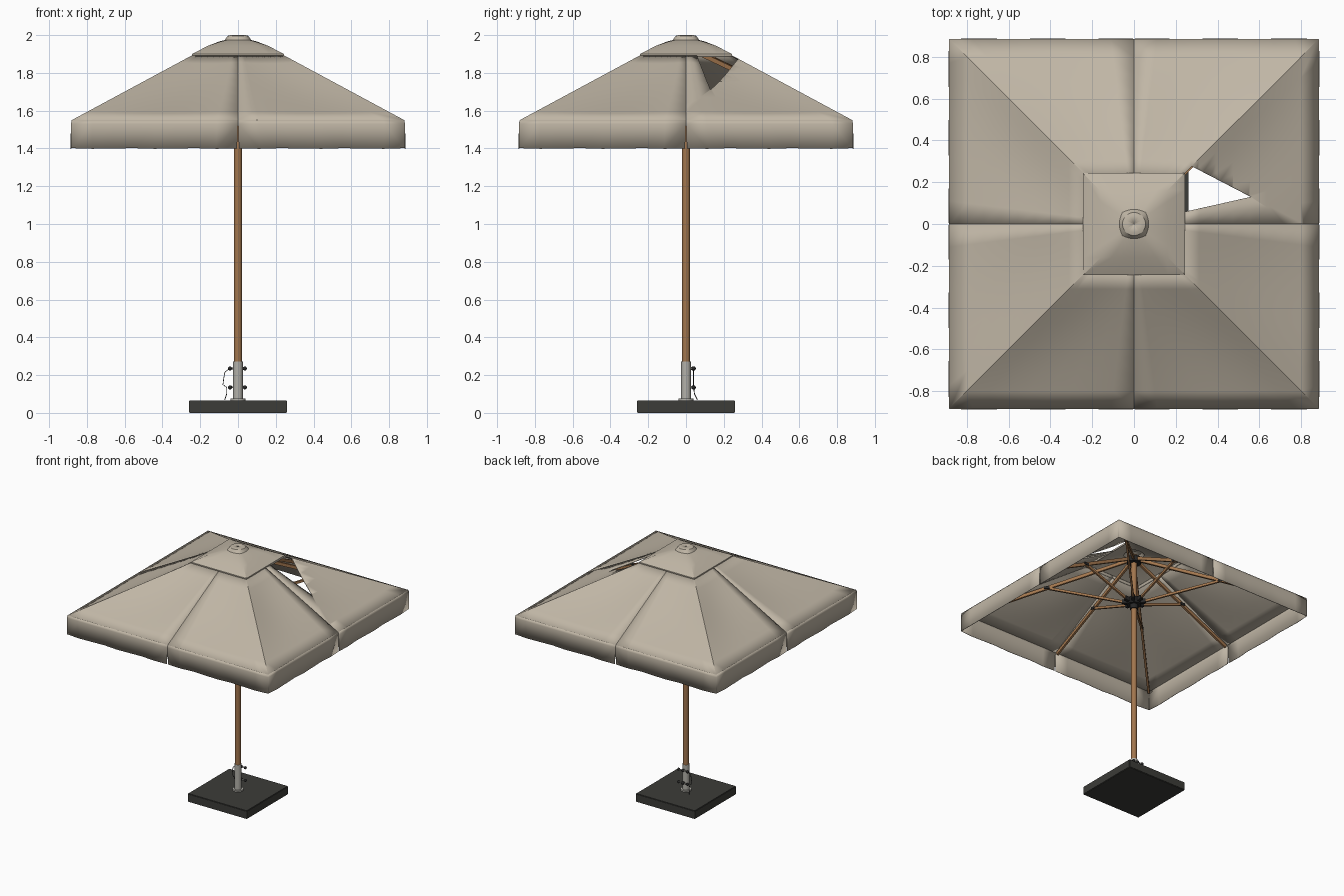
import bpy, bmesh, math
from mathutils import Vector, Matrix

cube = bpy.data.objects.get("Cube")
if cube:
    bpy.data.objects.remove(cube, do_unlink=True)


def material(name, rgb, rough=0.7):
    m = bpy.data.materials.new(name)
    m.use_nodes = True
    m.diffuse_color = (*rgb, 1)
    node = m.node_tree.nodes["Principled BSDF"]
    node.inputs["Base Color"].default_value = (*rgb, 1)
    node.inputs["Roughness"].default_value = rough
    return m


CANVAS = material("beige canvas", (0.53, 0.47, 0.38))
WOOD = material("brown wood", (0.36, 0.18, 0.075))
STEEL = material("brushed steel", (0.45, 0.44, 0.40))
STONE = material("dark stone", (0.045, 0.045, 0.04))
BLACK = material("black fittings", (0.02, 0.02, 0.02))


def finish(bm, name, mat, smooth=None):
    mesh = bpy.data.meshes.new(name)
    bmesh.ops.recalc_face_normals(bm, faces=bm.faces)
    bm.to_mesh(mesh)
    bm.free()
    mesh.materials.append(mat)
    ob = bpy.data.objects.new(name, mesh)
    bpy.context.collection.objects.link(ob)
    if smooth:
        bpy.ops.object.select_all(action="DESELECT")
        ob.select_set(True)
        bpy.context.view_layer.objects.active = ob
        bpy.ops.object.shade_smooth_by_angle(angle=math.radians(smooth))
    return ob


def rod(name, a, b, radius, mat, sides=16):
    """Cylinder between two points."""
    a, b = Vector(a), Vector(b)
    turn = (b - a).to_track_quat("Z", "Y").to_matrix().to_4x4()
    bm = bmesh.new()
    bmesh.ops.create_cone(bm, cap_ends=True, segments=sides, radius1=radius, radius2=radius,
                          depth=(b - a).length, matrix=Matrix.Translation((a + b) / 2) @ turn)
    return finish(bm, name, mat, 40)


def beam(name, a, b, width, height, mat):
    """Rectangular bar between two points, kept upright."""
    a, b = Vector(a), Vector(b)
    turn = (b - a).to_track_quat("Y", "Z").to_matrix().to_4x4()
    bm = bmesh.new()
    bmesh.ops.create_cube(bm, size=1, matrix=Matrix.Translation((a + b) / 2) @ turn
                          @ Matrix.Diagonal((width, (b - a).length, height, 1)))
    return finish(bm, name, mat)


def ball(name, place, radius):
    bm = bmesh.new()
    bmesh.ops.create_uvsphere(bm, u_segments=12, v_segments=8, radius=radius,
                              matrix=Matrix.Translation(place))
    return finish(bm, name, BLACK, 60)


def sheet(bm, rows):
    """Skin of quads over rows of points."""
    grid = [[bm.verts.new(p) for p in row] for row in rows]
    for r, s in zip(grid, grid[1:]):
        for i in range(len(r) - 1):
            bm.faces.new((r[i], r[i + 1], s[i + 1], s[i]))


# Canopy: four corner panels that meet at seams along the middle of each side
INNER, EAVE, TOP_Z, EAVE_Z, HEM_Z = 0.23, 0.88, 1.9, 1.55, 1.4
STEPS = 8


def canopy_point(t, k):
    """t runs down the slope, k runs from the x seam round the corner to the y seam."""
    r = INNER + (EAVE - INNER) * t
    u = k / STEPS
    x, y = (r, r * u) if u <= 1 else (r * (2 - u), r)
    sag = 0.018 * math.sin(math.pi * (u % 1)) * math.sin(math.pi * t)
    return Vector((x, y, TOP_Z + (EAVE_Z - TOP_Z) * t - sag))


def thicken(ob):
    mod = ob.modifiers.new("cloth thickness", "SOLIDIFY")
    mod.thickness = 0.004
    mod.offset = -1


for q, label in enumerate(("back_left", "back_right", "front_right", "front_left")):
    spin = Matrix.Rotation(math.pi / 2 * q, 3, "Z")
    bm = bmesh.new()
    sheet(bm, [[canopy_point(t / 8, k) for k in range(2 * STEPS + 1)] for t in range(9)])
    if q == 0:
        # Triangular opening beside the vent
        sides = [(Vector((0.25, 0.06, 0)), Vector((0.56, 0.13, 0))),
                 (Vector((0.56, 0.13, 0)), Vector((0.27, 0.28, 0)))]
        normals = [Vector((0, 0, 1)).cross(b - a) for a, b in sides]
        for (a, b), n in zip(sides, normals):
            bmesh.ops.bisect_plane(bm, geom=bm.verts[:] + bm.edges[:] + bm.faces[:],
                                   plane_co=a, plane_no=n)

        def in_opening(f):
            c = f.calc_center_median()
            return c.x > c.y and all((c - a).dot(n) > 0 for (a, b), n in zip(sides, normals))
        bmesh.ops.delete(bm, geom=[f for f in bm.faces if in_opening(f)], context="FACES")
    bmesh.ops.transform(bm, matrix=spin, verts=bm.verts)
    thicken(finish(bm, "canopy_panel_" + label, CANVAS, 25))

    # Valance flaps, slit at the corner and at the seam
    bm = bmesh.new()
    for swap in (False, True):
        rows = []
        for z, out, slit in ((EAVE_Z, 0.88, 0.0), (1.53, 0.884, 0.001), (HEM_Z, 0.886, 0.005)):
            row = []
            for i in range(9):
                along = slit + (out - 2 * slit) * i / 8
                wave = 0.002 * math.sin(i * 2.1) if z == HEM_Z else 0
                p = (out + wave, along, z - wave)
                row.append(Vector((p[1], p[0], p[2]) if swap else p))
            rows.append(row)
        sheet(bm, rows)
    bmesh.ops.transform(bm, matrix=spin, verts=bm.verts)
    thicken(finish(bm, "valance_" + label, CANVAS, 40))

# Vent cap: square at the hem, turning round at the peak
bm = bmesh.new()
rows = []
for r, z, square in ((0.245, 1.885, 1), (0.243, 1.9, 1), (0.16, 1.943, 1), (0.1, 1.966, 0.7),
                     (0.07, 1.974, 0.3), (0.055, 1.996, 0), (0.04, 2, 0), (0.001, 2, 0)):
    row = []
    for i in range(33):
        a = math.tau * i / 32
        c, s = math.cos(a), math.sin(a)
        scale = r * (1 - square + square / max(abs(c), abs(s)))
        row.append((c * scale, s * scale, z))
    rows.append(row)
sheet(bm, rows)
bmesh.ops.remove_doubles(bm, verts=bm.verts, dist=0.0005)
thicken(finish(bm, "vent_cap", CANVAS, 25))

# Wooden frame: eight ribs, each held by a strut from the lower hub
for i in range(8):
    a = math.pi / 4 * i
    out = Vector((math.cos(a), math.sin(a), 0))
    reach = math.sqrt(2) if i % 2 else 1

    def at(r, z):
        return out * r + Vector((0, 0, z))
    tip, top = at(0.86 * reach, 1.53), at(0.04, 1.925)
    joint = top.lerp(tip, 0.5)
    beam(f"rib_{i + 1}", top, tip, 0.016, 0.024, WOOD)
    beam(f"strut_{i + 1}", at(0.06, 1.58), joint, 0.014, 0.018, WOOD)
    beam(f"rib_bracket_{i + 1}", joint - out * 0.02, joint + out * 0.02, 0.022, 0.02, BLACK)
    beam(f"hub_fork_{i + 1}", at(0.03, 1.58), at(0.085, 1.585), 0.024, 0.03, BLACK)

# Pole and hubs
rod("pole", (0, 0, 0.26), (0, 0, 1.97), 0.021, WOOD, 24)
rod("lower_hub", (0, 0, 1.555), (0, 0, 1.605), 0.05, BLACK, 24)
rod("lower_hub_collar", (0, 0, 1.52), (0, 0, 1.56), 0.03, BLACK, 24)
rod("crown_hub", (0, 0, 1.9), (0, 0, 1.945), 0.05, BLACK, 24)

# Base slab with softened edges, and the steel sleeve on it
bm = bmesh.new()
bmesh.ops.create_cube(bm, size=1, matrix=Matrix.Translation((0, 0, 0.033))
                      @ Matrix.Diagonal((0.52, 0.52, 0.066, 1)))
bmesh.ops.bevel(bm, geom=bm.edges[:], offset=0.004, segments=2, affect="EDGES")
finish(bm, "base_slab", STONE, 30)
rod("sleeve_flange", (0, 0, 0.064), (0, 0, 0.076), 0.04, STEEL, 24)
rod("sleeve", (0, 0, 0.07), (0, 0, 0.272), 0.0255, STEEL, 24)

# Two clamp screws with cross handles
for level, z in (("lower", 0.135), ("upper", 0.235)):
    rod(level + "_clamp_screw", (0, 0.02, z), (0, 0.042, z), 0.007, STEEL)
    ball(level + "_clamp_head", (0, 0.04, z), 0.012)
    rod(level + "_clamp_bar", (-0.04, 0.04, z), (0.035, 0.04, z), 0.004, STEEL)
    for side, x in (("right", -0.042), ("left", 0.036)):
        ball(f"{level}_clamp_knob_{side}", (x, 0.04, z), 0.011)

# Safety cord hanging from the upper screw
cord = bpy.data.curves.new("safety_cord", "CURVE")
cord.dimensions = "3D"
cord.bevel_depth = 0.0022
cord.bevel_resolution = 1
path = [(-0.045, 0.04, 0.235), (-0.07, 0.04, 0.215), (-0.075, 0.04, 0.185), (-0.08, 0.04, 0.15),
        (-0.06, 0.04, 0.135), (-0.06, 0.045, 0.1), (-0.07, 0.06, 0.07)]
line = cord.splines.new("POLY")
line.points.add(len(path) - 1)
for point, p in zip(line.points, path):
    point.co = (*p, 1)
cord.materials.append(BLACK)
bpy.context.collection.objects.link(bpy.data.objects.new("safety_cord", cord))
